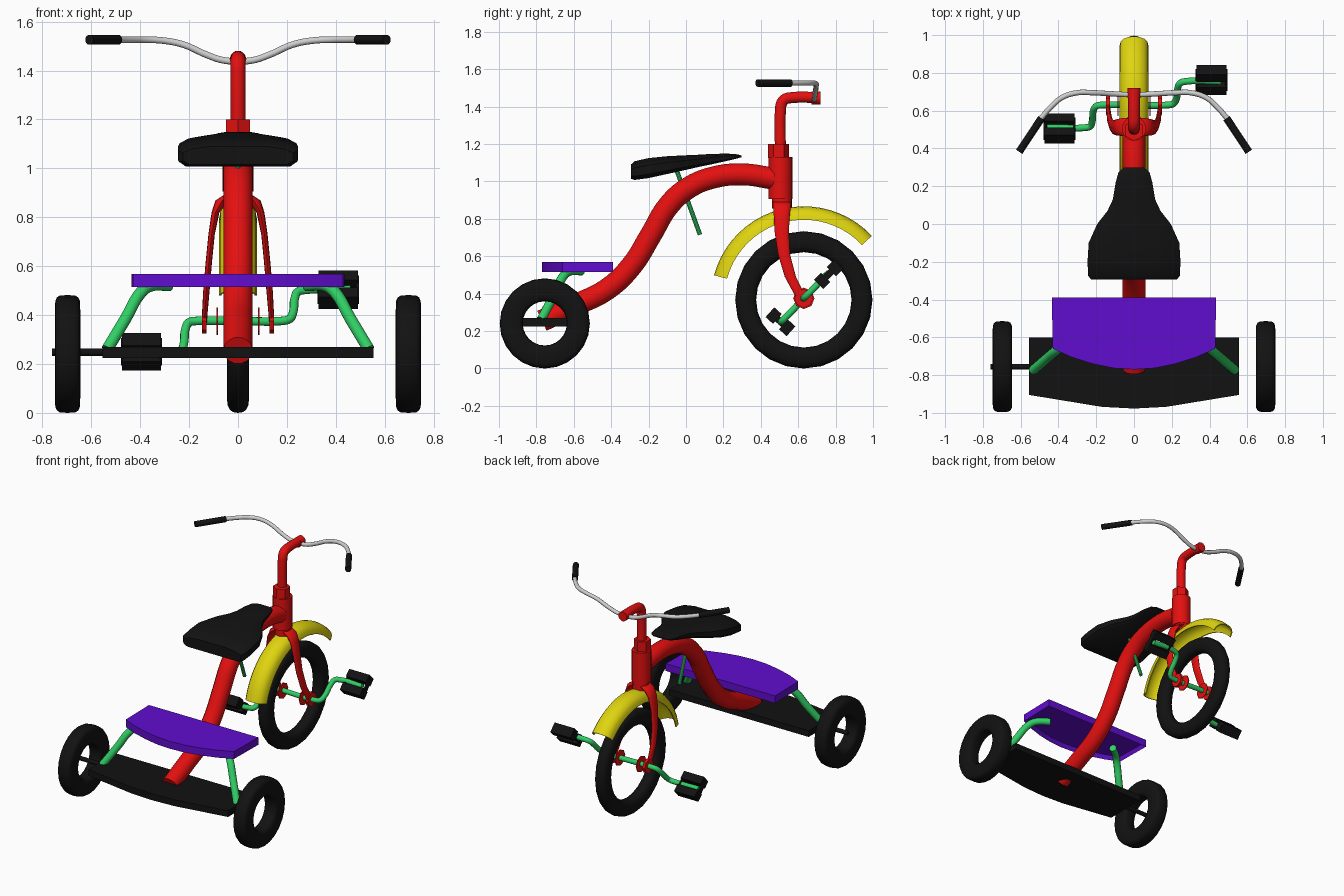
import bpy, bmesh, math
from mathutils import Vector, Matrix

if "Cube" in bpy.data.objects:
    bpy.data.objects.remove(bpy.data.objects["Cube"])


def material(name, rgb):
    m = bpy.data.materials.new(name)
    m.diffuse_color = (*rgb, 1)
    m.use_nodes = True
    m.node_tree.nodes["Principled BSDF"].inputs["Base Color"].default_value = m.diffuse_color
    return m


RED = material("red paint", (0.78, 0.005, 0.005))
BLACK = material("black rubber", (0.006, 0.006, 0.006))
YELLOW = material("yellow paint", (0.74, 0.66, 0.005))
GREEN = material("green metal", (0.03, 0.62, 0.13))
PURPLE = material("purple paint", (0.12, 0.004, 0.62))
GREY = material("grey metal", (0.62, 0.62, 0.62))


def finish(ob, mat, angle=35):
    ob.data.materials.clear()
    ob.data.materials.append(mat)
    bpy.ops.object.select_all(action='DESELECT')
    ob.select_set(True)
    bpy.context.view_layer.objects.active = ob
    bpy.ops.object.shade_smooth_by_angle(angle=math.radians(angle))
    return ob


def from_bmesh(name, bm, mat, angle=35):
    bmesh.ops.recalc_face_normals(bm, faces=bm.faces)
    me = bpy.data.meshes.new(name)
    bm.to_mesh(me)
    bm.free()
    ob = bpy.data.objects.new(name, me)
    bpy.context.collection.objects.link(ob)
    return finish(ob, mat, angle)


def loft(name, rings, mat, closed=False, angle=35):
    """Skin rings of points; closed joins last ring to first, else ends are capped."""
    bm = bmesh.new()
    vs = [[bm.verts.new(p) for p in r] for r in rings]
    n = len(vs[0])
    for i in range(len(vs) if closed else len(vs) - 1):
        a, b = vs[i], vs[(i + 1) % len(vs)]
        for j in range(n):
            k = (j + 1) % n
            bm.faces.new((a[j], a[k], b[k], b[j]))
    if not closed:
        bm.faces.new(vs[0])
        bm.faces.new(vs[-1])
    return from_bmesh(name, bm, mat, angle)


def tube(name, pts, r, mat, smooth=True, sides=3):
    cu = bpy.data.curves.new(name, 'CURVE')
    cu.dimensions = '3D'
    cu.bevel_depth, cu.bevel_resolution, cu.resolution_u = r, sides, 5
    cu.use_fill_caps = True
    if smooth:
        sp = cu.splines.new('BEZIER')
        sp.bezier_points.add(len(pts) - 1)
        for bp, p in zip(sp.bezier_points, pts):
            bp.co = p
            bp.handle_left_type = bp.handle_right_type = 'AUTO'
    else:
        sp = cu.splines.new('POLY')
        sp.points.add(len(pts) - 1)
        for q, p in zip(sp.points, pts):
            q.co = (*p, 1)
    tmp = bpy.data.objects.new("tmp", cu)
    bpy.context.collection.objects.link(tmp)
    me = bpy.data.meshes.new_from_object(tmp)
    bpy.data.objects.remove(tmp)
    ob = bpy.data.objects.new(name, me)
    bpy.context.collection.objects.link(ob)
    return finish(ob, mat, 50)


def cylinder(name, a, b, r, mat, segs=16):
    a, b = Vector(a), Vector(b)
    bm = bmesh.new()
    mtx = Matrix.Translation((a + b) / 2) @ (b - a).to_track_quat('Z', 'Y').to_matrix().to_4x4()
    bmesh.ops.create_cone(bm, cap_ends=True, segments=segs, radius1=r, radius2=r,
                          depth=(b - a).length, matrix=mtx)
    return from_bmesh(name, bm, mat)


def tire(name, c, r_out, r_in, half, power, segs):
    """Ring around the x axis with a superellipse cross-section."""
    rm, rh = (r_out + r_in) / 2, (r_out - r_in) / 2
    rings = []
    for i in range(segs):
        t = 2 * math.pi * i / segs
        ring = []
        for j in range(16):
            u = 2 * math.pi * j / 16
            cu, su = math.cos(u), math.sin(u)
            r = rm + rh * math.copysign(abs(cu) ** power, cu)
            ring.append((c[0] + half * math.copysign(abs(su) ** power, su),
                         c[1] + r * math.cos(t), c[2] + r * math.sin(t)))
        rings.append(ring)
    return loft(name, rings, BLACK, True, 40)


# Wheels and rear axle
tire("front_tire", (0, 0.63, 0.367), 0.367, 0.255, 0.045, 0.8, 24)
for s, n in ((-1, "left"), (1, "right")):
    tire(n + "_rear_tire", (s * 0.697, -0.755, 0.241), 0.241, 0.118, 0.052, 0.5, 24)
cylinder("rear_axle", (-0.76, -0.755, 0.248), (-0.5, -0.755, 0.248), 0.015, BLACK, 12)


# Rear deck and purple step, extruded from top outlines
def slab(name, half, outline, z0, z1, mat, bevel, hollow=False):
    pts = [(s * x, y) for s in (1,) for x, y in outline]
    pts += [(-x, y) for x, y in reversed(outline) if x > 0]
    bm = bmesh.new()
    f = bm.faces.new([bm.verts.new((x, y, z0)) for x, y in pts])
    g = bmesh.ops.extrude_face_region(bm, geom=[f])
    for v in g['geom']:
        if isinstance(v, bmesh.types.BMVert):
            v.co.z = z1
    if bevel:
        top = [e for e in bm.edges if all(v.co.z == z1 for v in e.verts)]
        bmesh.ops.bevel(bm, geom=top, offset=bevel, segments=2, affect='EDGES', profile=0.5)
    if not any(all(v.co.z < z0 + 1e-5 for v in q.verts) for q in bm.faces):
        bm.verts.ensure_lookup_table()
        bmesh.ops.holes_fill(bm, edges=[e for e in bm.edges if e.is_boundary])
    if hollow:
        bm.normal_update()
        low = [q for q in bm.faces if all(v.co.z < z0 + 1e-5 for v in q.verts)]
        bmesh.ops.inset_region(bm, faces=low, thickness=0.014)
        for v in {v for q in low for v in q.verts}:
            v.co.z += 0.03
    return from_bmesh(name, bm, mat)


slab("rear_deck", 0.55, [(0, -0.977), (0.17, -0.968), (0.555, -0.905), (0.555, -0.6)],
     0.225, 0.27, BLACK, 0)
slab("step_board", 0.43, [(0, -0.77), (0.11, -0.763), (0.22, -0.74), (0.33, -0.705),
                          (0.43, -0.66), (0.435, -0.39)], 0.515, 0.568, PURPLE, 0.012, True)
for s, n in ((-1, "left"), (1, "right")):
    tube(n + "_step_support", [(s * 0.535, -0.775, 0.26), (s * 0.46, -0.71, 0.385),
         (s * 0.395, -0.655, 0.495), (s * 0.36, -0.625, 0.52), (s * 0.28, -0.56, 0.522)],
         0.025, GREEN)

# Main frame, head tube, stem
tube("main_frame", [(0, -0.77, 0.255), (0, -0.6, 0.335), (0, -0.42, 0.425), (0, -0.29, 0.55),
     (0, -0.19, 0.71), (0, -0.09, 0.875), (0, 0.02, 0.97), (0, 0.15, 1.022),
     (0, 0.3, 1.038), (0, 0.47, 1.015)], 0.06, RED, sides=5)
cylinder("head_tube", (0, 0.505, 0.905), (0, 0.505, 1.13), 0.064, RED, 20)
cylinder("head_nut", (0, 0.495, 1.125), (0, 0.495, 1.2), 0.056, RED, 6)
tube("stem", [(0, 0.505, 1.15), (0, 0.505, 1.38), (0, 0.512, 1.42), (0, 0.53, 1.44),
              (0, 0.565, 1.448), (0, 0.72, 1.448)], 0.031, RED)
cylinder("stem_clamp", (0, 0.67, 1.446), (0, 0.72, 1.446), 0.034, RED, 12)

# Fork: tapered elliptical legs under a crown
cylinder("fork_crown", (0, 0.513, 0.855), (0, 0.513, 0.91), 0.054, RED, 16)
LEG = [(0.03, 0.513, 0.89, 0.03, 0.05), (0.065, 0.513, 0.868, 0.028, 0.047),
       (0.092, 0.512, 0.82, 0.016, 0.043), (0.108, 0.512, 0.73, 0.013, 0.038),
       (0.12, 0.524, 0.61, 0.013, 0.032), (0.13, 0.558, 0.49, 0.013, 0.03),
       (0.136, 0.605, 0.4, 0.011, 0.028), (0.138, 0.63, 0.34, 0.008, 0.02)]
for s, n in ((-1, "left"), (1, "right")):
    loft(n + "_fork_leg", [[(s * (x + a * math.cos(t * math.pi / 6)),
                             y + b * math.sin(t * math.pi / 6), z) for t in range(12)]
                           for x, y, z, a, b in LEG], RED, angle=50)
    cylinder(n + "_fork_end", (s * 0.128, 0.63, 0.375), (s * 0.148, 0.63, 0.375), 0.05, RED, 8)
    cylinder(n + "_hub_plate", (s * 0.081, 0.63, 0.375), (s * 0.087, 0.63, 0.375), 0.057, RED, 8)

# Front fender: arched strip swept over the wheel
rings = []
for i in range(21):
    a = math.radians(43 + 122 * i / 20)
    sec = []
    for off, order in ((0, range(9)), (0.008, range(8, -1, -1))):
        for j in order:
            u = math.pi * j / 8
            x = (0.077 - off) * math.cos(u)
            r = 0.425 + (0.072 - off) * math.sin(u) ** 0.8
            sec.append((x, 0.63 + r * math.cos(a), 0.37 + r * math.sin(a)))
    rings.append(sec)
loft("front_fender", rings, YELLOW, angle=40)

# Crank and pedals
tube("crank", [(-0.46, 0.51, 0.25), (-0.26, 0.51, 0.25), (-0.232, 0.517, 0.257),
     (-0.222, 0.54, 0.28), (-0.215, 0.6, 0.343), (-0.2, 0.624, 0.37), (-0.17, 0.63, 0.376),
     (0.18, 0.63, 0.376), (0.21, 0.638, 0.384), (0.225, 0.665, 0.41), (0.232, 0.72, 0.468),
     (0.245, 0.746, 0.495), (0.275, 0.755, 0.503), (0.46, 0.755, 0.503)], 0.018, GREEN)
for n, x, y, z, ang in (("left", -0.395, 0.505, 0.25, -42), ("right", 0.41, 0.762, 0.503, 45)):
    bm = bmesh.new()
    parts = [(0, s * 0.049, 0.16, 0.054, 0.07) for s in (-1, 1)]
    parts += [(s * 0.078, 0, 0.012, 0.13, 0.035) for s in (-1, 1)]
    for dx, dy, sx, sy, sz in parts:
        bmesh.ops.create_cube(bm, size=1, matrix=Matrix.Translation((dx, dy, 0))
                              @ Matrix.Diagonal((sx, sy, sz, 1)))
    bm.transform(Matrix.Translation((x, y, z)) @ Matrix.Rotation(math.radians(ang), 4, 'X'))
    from_bmesh(n + "_pedal", bm, BLACK)

# Handlebar and grips
HALF = [(0.06, 0.686, 1.442), (0.13, 0.69, 1.465), (0.22, 0.695, 1.505), (0.3, 0.695, 1.522),
        (0.38, 0.67, 1.526), (0.44, 0.62, 1.526), (0.5, 0.55, 1.526)]
tube("handlebar", [(-x, y, z) for x, y, z in reversed(HALF)] + [(0, 0.684, 1.438)] + HALF,
     0.014, GREY)
for s, n in ((-1, "left"), (1, "right")):
    cylinder(n + "_grip", (s * 0.49, 0.56, 1.526), (s * 0.608, 0.382, 1.526), 0.02, BLACK)

# Saddle: lofted along y from octagonal sections (y, half width, bottom, top)
SEAT = [(-0.295, 0.225, 1.015, 1.09), (-0.275, 0.243, 1.008, 1.108), (-0.2, 0.246, 1.018, 1.125),
        (-0.1, 0.24, 1.04, 1.135), (0, 0.195, 1.062, 1.14), (0.07, 0.14, 1.078, 1.143),
        (0.13, 0.112, 1.09, 1.147), (0.22, 0.097, 1.11, 1.149), (0.275, 0.082, 1.123, 1.145),
        (0.298, 0.055, 1.13, 1.138)]
loft("saddle", [[(w * u, y, b + (t - b) * v) for u, v in
                 ((-0.88, 0), (0.88, 0), (1, 0.2), (1, 0.65), (0.85, 0.86), (0.5, 1),
                  (-0.5, 1), (-0.85, 0.86), (-1, 0.65), (-1, 0.2))]
                for y, w, b, t in SEAT], BLACK, angle=40)
cylinder("saddle_post", (0, -0.05, 1.06), (0, 0.075, 0.715), 0.012, GREEN, 10)
